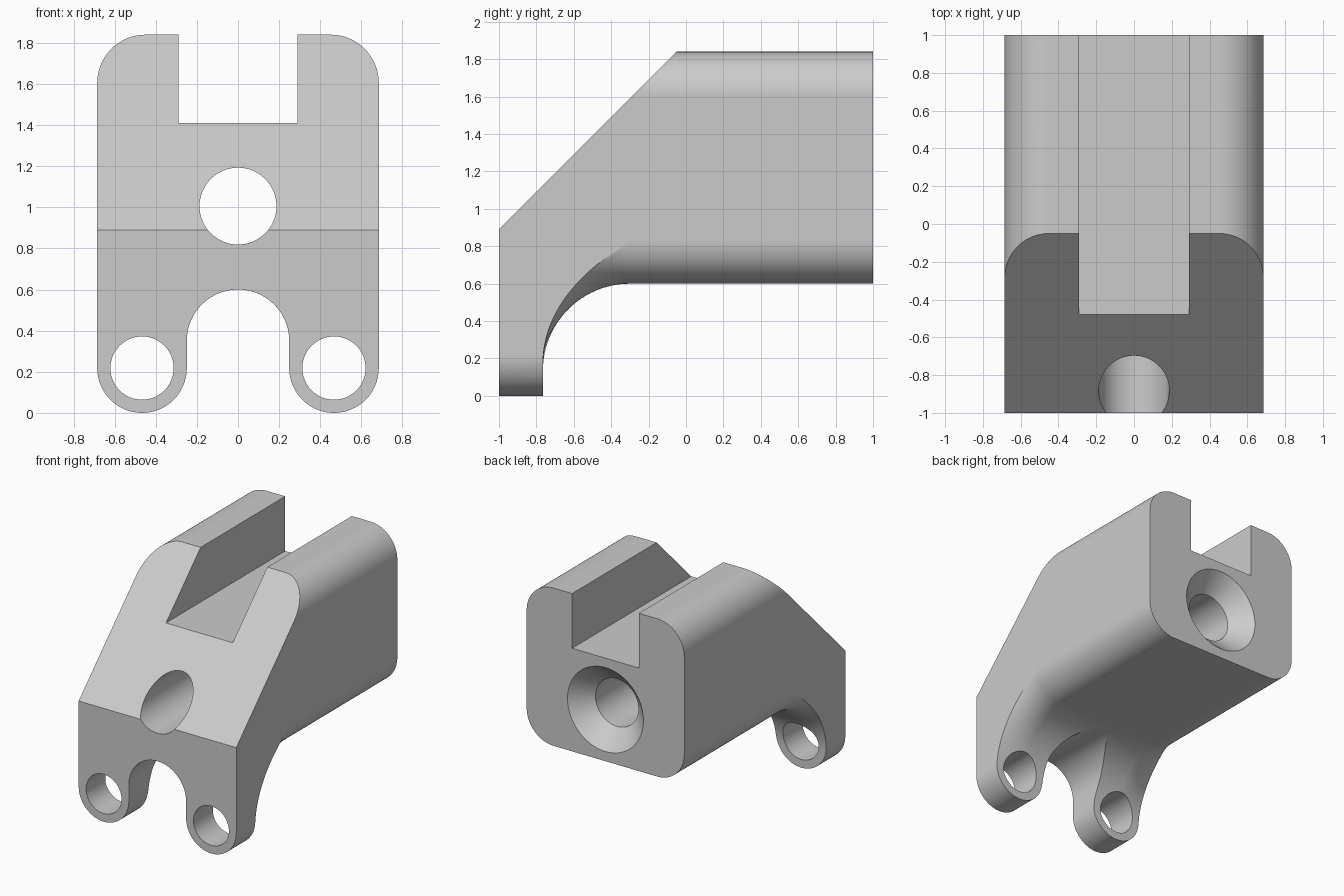
import bpy, bmesh
from math import sin, cos, acos, pi, sqrt, radians
from mathutils import Vector

old = bpy.data.objects.get("Cube")
if old:
    bpy.data.objects.remove(old, do_unlink=True)

W, TOP, UNDER, R = 0.685, 1.84, 0.6, 0.235    # half width, heights, corner radius
FLANGE, FILLET = -0.765, 0.465                # flange back face, fillet radius
EAR_X, EAR_Z, EAR_R, HOLE_R = 0.467, 0.218, 0.218, 0.154
ARCH = EAR_X - EAR_R
BORE_Z, BORE_R, SINK_R = 1.006, 0.187, 0.33

grey = bpy.data.materials.new("plain grey")
grey.use_nodes = True
grey.diffuse_color = (0.6, 0.6, 0.6, 1)
grey.node_tree.nodes["Principled BSDF"].inputs["Base Color"].default_value = (0.6, 0.6, 0.6, 1)


def arc(cx, cz, r, a0, a1, n=20):
    return [(cx + r * cos(a0 + (a1 - a0) * i / n), cz + r * sin(a0 + (a1 - a0) * i / n))
            for i in range(n + 1)]


def loft(name, rings):
    """Closed solid through rings of equal point count."""
    bm = bmesh.new()
    rows = [[bm.verts.new(p) for p in ring] for ring in rings]
    for a, b in zip(rows, rows[1:]):
        for i in range(len(a)):
            j = (i + 1) % len(a)
            bm.faces.new((a[i], a[j], b[j], b[i]))
    bm.faces.new(rows[0][::-1])
    bm.faces.new(rows[-1])
    bmesh.ops.recalc_face_normals(bm, faces=bm.faces)
    mesh = bpy.data.meshes.new(name)
    bm.to_mesh(mesh)
    bm.free()
    ob = bpy.data.objects.new(name, mesh)
    bpy.context.collection.objects.link(ob)
    mesh.materials.append(grey)
    return ob


def at_y(points, y):
    return [(x, y, z) for x, z in points]


def prism(name, points, y0, y1):
    return loft(name, [at_y(points, y0), at_y(points, y1)])


def section(swell, flat=False):
    """Rounded body outline whose underside is offset outwards by swell."""
    r = R + swell
    low = arc(W - R, UNDER + R, r, -pi / 2, -acos(R / r))
    if flat:
        low = [(x, -0.1) for x, z in low]
    half = low + arc(W - R, TOP - R, R, 0, pi / 2)
    return half + [(-x, z) for x, z in reversed(half)]


# Body with the underside fillet blending into the front flange
rings = [at_y(section(0), 1)]
for i in range(25):
    a = pi / 2 * i / 24
    rings.append(at_y(section(FILLET * (1 - cos(a))), FLANGE + FILLET * (1 - sin(a))))
rings += [at_y(section(FILLET, True), y) for y in (FLANGE, -1)]
body = loft("bracket_body", rings)

# Cutter that shapes the two ears and the arch between them
right = [(-1, -0.3), (-1, EAR_Z)] + arc(-EAR_X, EAR_Z, EAR_R, pi, 2 * pi, 32)
arch = arc(0, UNDER - ARCH, ARCH, pi, 0, 40)
left = [(-x, z) for x, z in reversed(right)]
cutters = [prism("ear_outline_cutter", right + arch + left, -1.2, FLANGE + FILLET + 0.01)]

# Ear holes
for side in (-1, 1):
    ring = arc(side * EAR_X, EAR_Z, HOLE_R, 0, 2 * pi, 48)[:-1]
    cutters.append(prism("ear_hole_cutter", ring, -1.2, -0.2))

# Sloped front
slope = [(-1.2, 0.69), (0.15, 2.04), (-1.2, 2.04)]
cutters.append(loft("slope_cutter", [[(x, y, z) for y, z in slope] for x in (-1, 1)]))

# Top slot
cutters.append(prism("slot_cutter", [(-0.29, 1.41), (0.29, 1.41), (0.29, 2.2), (-0.29, 2.2)], -1.3, 1.2))

# Long bore with a countersink at the back
profile = [(BORE_R, -1.2), (BORE_R, 1 - (SINK_R - BORE_R)), (SINK_R + 0.1, 1.1)]
cutters.append(loft("bore_cutter", [at_y(arc(0, BORE_Z, r, 0, 2 * pi, 64)[:-1], y)
                                    for r, y in profile]))

bpy.context.view_layer.objects.active = body
for cutter in cutters:
    cutter.hide_render = True
    mod = body.modifiers.new("cut", 'BOOLEAN')
    mod.operation = 'DIFFERENCE'
    mod.solver = 'EXACT'
    mod.object = cutter
    bpy.ops.object.modifier_apply(modifier=mod.name)
    bpy.data.objects.remove(cutter, do_unlink=True)

# Smooth curved faces, crisp edges
for ob in bpy.context.selected_objects:
    ob.select_set(False)
body.select_set(True)
bpy.ops.object.shade_smooth_by_angle(angle=radians(25))
weighted = body.modifiers.new("even_shading", 'WEIGHTED_NORMAL')
weighted.keep_sharp = True
